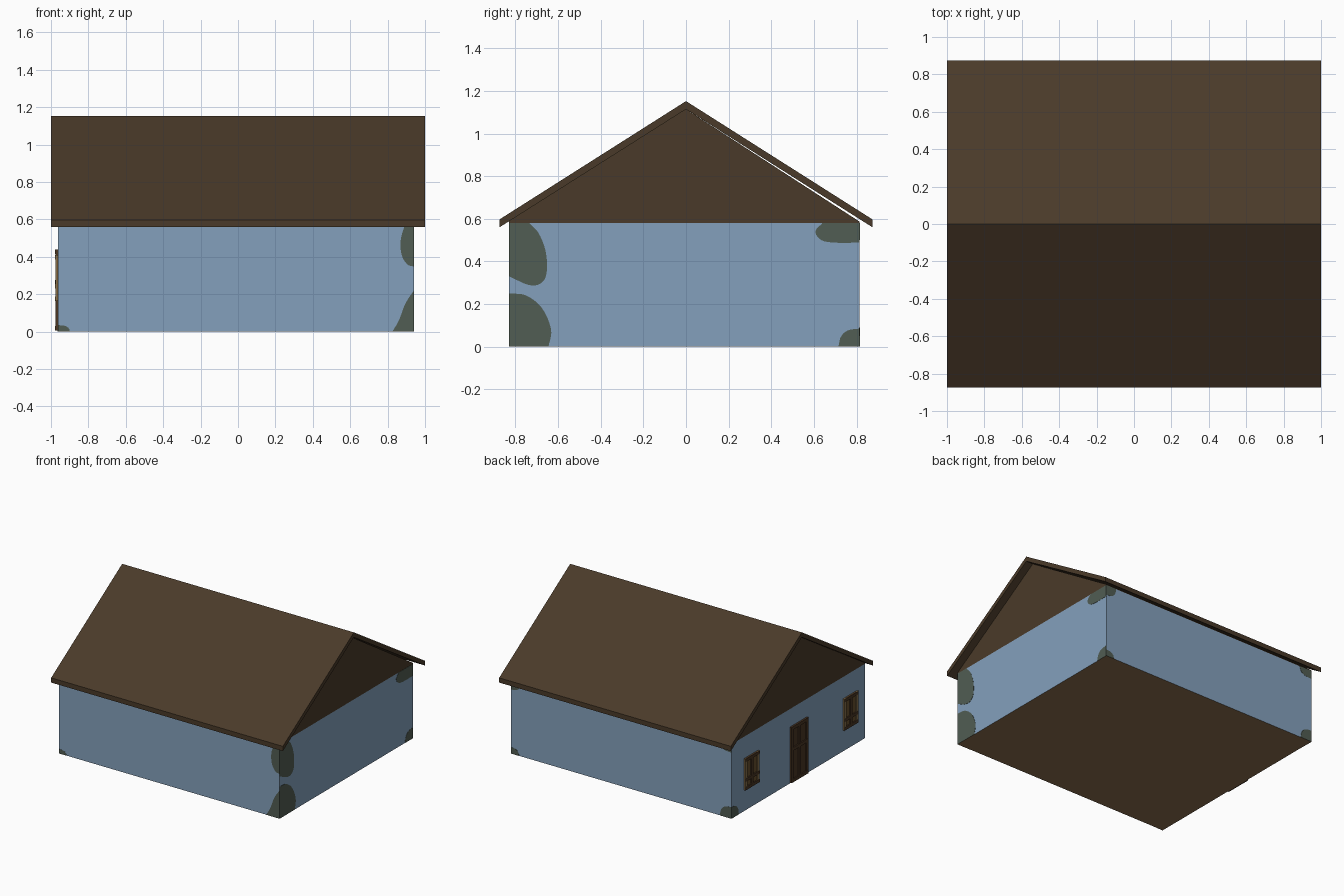
import bpy, bmesh
from mathutils import Vector

if "Cube" in bpy.data.objects:
    bpy.data.objects.remove(bpy.data.objects["Cube"])


def material(name, *srgb):
    lin = [((c / 255 + 0.055) / 1.055) ** 2.4 for c in srgb] + [1]
    m = bpy.data.materials.new(name)
    m.use_nodes = True
    m.diffuse_color = lin
    m.node_tree.nodes["Principled BSDF"].inputs["Base Color"].default_value = lin
    return m


BLUE = material("blue plaster", 132, 160, 188)
MOSS = material("moss green", 81, 93, 83)
ROOF = material("roof brown", 74, 58, 41)
FLOOR = material("floor brown", 139, 110, 77)
WOOD = material("dark wood", 74, 54, 36)
AMBER = material("amber wood", 104, 80, 46)
TAN = material("tan wood", 134, 112, 76)

# Wall limits
X0, X1, Y0, Y1, TOP = -0.963, 0.94, -0.83, 0.815, 0.58


def prism(name, points, depth, mat):
    """Solid made by pushing a planar outline along the depth vector."""
    bm = bmesh.new()
    face = bm.faces.new([bm.verts.new(p) for p in points])
    new = bmesh.ops.extrude_face_region(bm, geom=[face])["geom"]
    bmesh.ops.translate(bm, vec=depth,
                        verts=[v for v in new if isinstance(v, bmesh.types.BMVert)])
    bmesh.ops.recalc_face_normals(bm, faces=bm.faces)
    mesh = bpy.data.meshes.new(name)
    bm.to_mesh(mesh)
    bm.free()
    mesh.materials.append(mat)
    ob = bpy.data.objects.new(name, mesh)
    bpy.context.collection.objects.link(ob)
    return ob


def box(name, lo, hi, mat):
    (a, b, c), (d, e, f) = lo, hi
    return prism(name, [(a, b, c), (d, b, c), (d, e, c), (a, e, c)], (0, 0, f - c), mat)


# Walls, with a brown underside
walls = box("walls", (X0, Y0, 0), (X1, Y1, TOP), BLUE)
walls.data.materials.append(FLOOR)
for poly in walls.data.polygons:
    if poly.normal.z < -0.5:
        poly.material_index = 1

# Gable block and roof slab
prism("gables", [(X0, Y0, TOP), (X0, Y1, TOP), (X0, Y1, 0.586), (X0, 0, 1.114),
                 (X0, Y0, 0.59)], (X1 - X0, 0, 0), ROOF)
prism("roof", [(-1, -0.875, 0.56), (-1, -0.875, 0.597), (-1, 0, 1.152),
               (-1, 0.875, 0.597), (-1, 0.875, 0.56), (-1, 0, 1.114)], (2, 0, 0), ROOF)


# Moss patches: smooth blobs that meet the wall edges
def smooth(pts, steps=6):
    pts = [Vector(p) for p in pts]
    ext = [pts[0] * 2 - pts[1]] + pts + [pts[-1] * 2 - pts[-2]]
    out = []
    for a, b, c, d in zip(ext, ext[1:], ext[2:], ext[3:]):
        for i in range(steps):
            t = i / steps
            out.append(0.5 * (2 * b + (c - a) * t + (2 * a - 5 * b + 4 * c - d) * t * t
                              + (3 * b - a - 3 * c + d) * t ** 3))
    return out + [pts[-1]]


THIN = 0.0015
PLACE = {"front": (lambda u, z: (u, Y0, z), (0, -THIN, 0)),
         "back": (lambda u, z: (u, Y1, z), (0, THIN, 0)),
         "left": (lambda u, z: (X1, u, z), (THIN, 0, 0)),
         "right": (lambda u, z: (X0, u, z), (-THIN, 0, 0))}


def moss(wall, corner, outline):
    place, depth = PLACE[wall]
    prism("moss_" + wall, [place(*p) for p in smooth(outline) + [Vector(corner)]], depth, MOSS)


def corner_moss(wall, u, z, du, dz):
    moss(wall, (u, z), [(u + du, z), (u + du * 0.88, z + dz * 0.55),
                        (u + du * 0.55, z + dz * 0.9), (u, z + dz)])


moss("left", (Y0, TOP), [(-0.735, TOP), (-0.69, 0.53), (-0.657, 0.44), (-0.655, 0.34),
                         (-0.685, 0.295), (-0.74, 0.29), (Y0, 0.33)])
moss("left", (Y0, 0), [(-0.645, 0), (-0.633, 0.08), (-0.675, 0.18), (-0.75, 0.24), (Y0, 0.25)])
moss("left", (Y1, TOP), [(0.64, TOP), (0.607, 0.54), (0.635, 0.5), (0.7, 0.488), (Y1, 0.488)])
moss("front", (X1, TOP), [(0.895, TOP), (0.87, 0.49), (0.875, 0.41), (0.905, 0.36), (X1, 0.348)])
moss("front", (X1, 0), [(0.825, 0), (0.86, 0.06), (0.895, 0.15), (X1, 0.22)])
corner_moss("left", Y1, 0, -0.1, 0.085)
corner_moss("front", X0, 0, 0.065, 0.035)
corner_moss("back", X1, 0, -0.07, 0.05)
corner_moss("back", X1, TOP, -0.09, -0.08)
corner_moss("back", X0, 0, 0.1, 0.09)
corner_moss("back", X0, TOP, 0.11, -0.065)
corner_moss("right", Y1, 0, -0.09, 0.09)


# Door and windows on the right wall
def wall_box(name, y, z, w, h, depth, mat):
    return box(name, (X0 - depth, y - w / 2, z), (X0, y + w / 2, z + h), mat)


def framed(name, y, z, w, h, bar, mid, panel, edge):
    wall_box(name + "_panel", y, z, w, h, 0.006, panel)
    for s, mat in ((-1, edge), (0, WOOD), (1, edge)):
        wall_box(name + "_upright", y + s * (w - bar) / 2, z, bar, h, 0.014, mat)
    for level in (0, mid, 1):
        wall_box(name + "_rail", y, z + level * (h - bar), w, bar, 0.015, WOOD)


framed("door", -0.01, 0.005, 0.21, 0.435, 0.025, 0.6, WOOD, WOOD)
for side, y in (("left", 0.575), ("right", -0.645)):
    framed(side + "_window", y, 0.165, 0.175, 0.245, 0.024, 0.3, AMBER, TAN)
